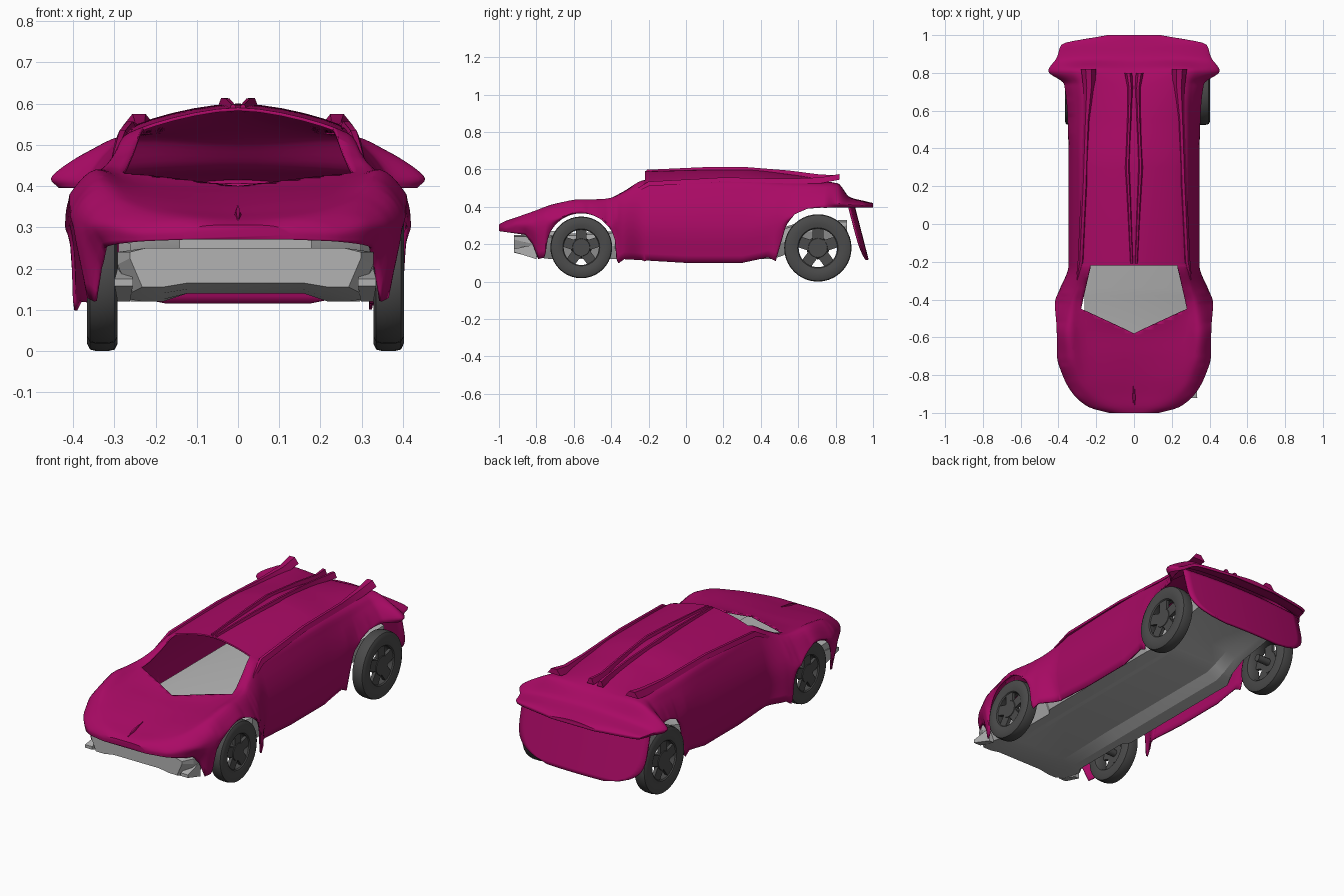
import bpy, bmesh, math
from mathutils import Vector, Matrix

if "Cube" in bpy.data.objects:
    bpy.data.objects.remove(bpy.data.objects["Cube"])


def material(name, rgb):
    m = bpy.data.materials.new(name)
    m.diffuse_color = (*rgb, 1)
    m.use_nodes = True
    m.node_tree.nodes["Principled BSDF"].inputs["Base Color"].default_value = m.diffuse_color
    return m


MAGENTA = material("magenta_paint", (0.40, 0.003, 0.13))
GREY = material("chassis_grey", (0.45, 0.45, 0.45))
DARK = material("wheel_dark_grey", (0.07, 0.07, 0.07))
SHIFT = 0.018  # chassis and wheels sit slightly to the right


def finish(name, bm, mat, angle=35, thick=0):
    if not thick:
        bmesh.ops.recalc_face_normals(bm, faces=bm.faces)
    me = bpy.data.meshes.new(name)
    bm.to_mesh(me)
    bm.free()
    me.materials.append(mat)
    ob = bpy.data.objects.new(name, me)
    bpy.context.collection.objects.link(ob)
    if thick:
        s = ob.modifiers.new("Solidify", 'SOLIDIFY')
        s.thickness, s.offset = thick, -1
    bpy.ops.object.select_all(action='DESELECT')
    ob.select_set(True)
    bpy.context.view_layer.objects.active = ob
    bpy.ops.object.shade_smooth_by_angle(angle=math.radians(angle))
    return ob


def loft(bm, sections, closed=False):
    """Skin a list of point lists and cap both ends."""
    rings = [[bm.verts.new(p) for p in s] for s in sections]
    n = len(rings[0])
    for a, b in zip(rings, rings[1:]):
        for i in range(n if closed else n - 1):
            j = (i + 1) % n
            bm.faces.new((a[i], a[j], b[j], b[i]))
    bm.faces.new(rings[0][::-1])
    bm.faces.new(rings[-1])


def pchip(rows, y):
    """Smooth, overshoot-free interpolation of table rows (first column is y)."""
    k = 0
    while k < len(rows) - 2 and y > rows[k + 1][0]:
        k += 1

    def slope(i, c):
        return (rows[i + 1][c] - rows[i][c]) / (rows[i + 1][0] - rows[i][0])

    def tangent(i, c):
        if i == 0 or i == len(rows) - 1:
            return slope(min(i, len(rows) - 2), c)
        a, b = slope(i - 1, c), slope(i, c)
        return 0 if a * b <= 0 else 2 * a * b / (a + b)

    h = rows[k + 1][0] - rows[k][0]
    t = (y - rows[k][0]) / h
    return [(2*t**3 - 3*t*t + 1) * rows[k][c] + (t**3 - 2*t*t + t) * h * tangent(k, c)
            + (3*t*t - 2*t**3) * rows[k + 1][c] + (t**3 - t*t) * h * tangent(k + 1, c)
            for c in range(1, len(rows[0]))]


# Body stations: y, centre z, shoulder x z, outer x z, widest x z, bottom x
STATIONS = [
    (-1.0, .305, .06, .305, .10, .30, .13, .288, .13),
    (-.97, .318, .12, .322, .19, .312, .235, .29, .235),
    (-.90, .335, .18, .345, .26, .342, .32, .31, .31),
    (-.82, .355, .22, .368, .31, .37, .37, .31, .335),
    (-.70, .38, .24, .392, .34, .415, .405, .34, .39),
    (-.56, .405, .25, .412, .345, .44, .405, .385, .405),
    (-.42, .46, .26, .44, .34, .435, .415, .31, .41),
    (-.34, .52, .25, .48, .32, .45, .385, .31, .39),
    (-.22, .59, .24, .54, .30, .475, .347, .30, .325),
    (.30, .60, .245, .55, .305, .47, .346, .29, .325),
    (.55, .575, .24, .535, .305, .47, .35, .35, .34),
    (.74, .54, .24, .53, .315, .485, .365, .42, .37),
    (.81, .515, .25, .525, .36, .486, .45, .425, .435),
    (.88, .45, .20, .445, .33, .432, .405, .415, .40),
    (.95, .432, .20, .428, .32, .42, .38, .41, .375),
    (1.0, .42, .06, .417, .10, .412, .14, .406, .13)]
# Lower edge of the shell: y, z
HEM = [(-1, .27), (-.86, .25), (-.82, .20), (-.79, .12), (-.755, .13), (-.745, .18),
       (-.375, .15), (-.365, .095), (-.33, .12), (0, .10), (.3, .10), (.44, .13),
       (.48, .11), (.5, .18), (.535, .30), (.58, .36), (.65, .39), (.72, .395),
       (.8, .395), (1, .395)]


def hem(y):
    if -.745 < y < -.375:  # front wheel arch
        return .18 + math.sqrt(max(0, .185**2 - (y + .56)**2))
    for (a, za), (b, zb) in zip(HEM, HEM[1:]):
        if y <= b:
            return za + (zb - za) * (y - a) / (b - a)
    return HEM[-1][1]


def body_section(y):
    zc, xs, zs, xo, zo, xw, zw, xb = pchip(STATIONS, y)
    zb = hem(y)
    p = [Vector(v) for v in ((-xs, zs), (0, zc), (xs, zs), (xo, zo),
                             (xw, max(zw, zb + .01)), (xb, zb))]
    p.append(p[-1] * 2 - p[-2])
    half = []
    for a, b, c, d in zip(p, p[1:], p[2:], p[3:]):
        for s in range(5):
            t = s / 5
            half.append(.5 * (2*b + (c - a)*t + (2*a - 5*b + 4*c - d)*t*t
                              + (3*b - a - 3*c + d)*t**3))
    half.append(p[-2])
    return ([(-q.x, y, q.y) for q in half[:0:-1]] + [(q.x, y, q.y) for q in half])


# Body shell with the windscreen opening cut out
bm = bmesh.new()
loft(bm, [body_section(i / 100) for i in range(-100, 101)])
screen = [(-.23, -.22), (-.28, -.45), (0, -.58), (.28, -.45), (.23, -.22)]
edges = [(Vector((*a, 0)), Vector((*b, 0))) for a, b in zip(screen, screen[1:] + screen[:1])]
edges = [(a, Vector((b.y - a.y, a.x - b.x, 0)).normalized()) for a, b in edges]
for co, no in edges:
    near = [f for f in bm.faces if -.7 < f.calc_center_median().y < -.15]
    geom = near + list({e for f in near for e in f.edges}) + list({v for f in near for v in f.verts})
    bmesh.ops.bisect_plane(bm, geom=geom, plane_co=co, plane_no=no)
inside = [f for f in bm.faces
          if all((f.calc_center_median() - co).dot(no) < 0 for co, no in edges)]
bmesh.ops.delete(bm, geom=inside, context='FACES')
finish("body_shell", bm, MAGENTA, 40, .008)

# Tail panel: bowed sheet with rounded lower corners
bm = bmesh.new()
rows = []
for k in range(17):
    t = k / 16
    w = .39 * (1 - t**6 * .8)**.5
    row = []
    for i in range(21):
        u = i / 10 - 1
        x, z = u * w, .405 - .29 * t
        row.append(bm.verts.new((x, .865 + .075 * t + .025 * (1 - (x / .39)**2), z)))
    rows.append(row)
for a, b in zip(rows, rows[1:]):
    for i in range(20):
        bm.faces.new((a[i + 1], a[i], b[i], b[i + 1]))
finish("tail_panel", bm, MAGENTA, 40, .012)


def ridge(name, pts):
    """Tapered raised strip through (x, y, z, half width, height) points."""
    bm = bmesh.new()
    loft(bm, [[(x - w, y, z - .01), (x - .4*w, y, z + h), (x + .4*w, y, z + h), (x + w, y, z - .01)]
              for x, y, z, w, h in pts], True)
    finish(name, bm, MAGENTA, 30)


# Nose crease
ridge("nose_crease", [(0, -.97, .319, .004, .002), (0, -.92, .331, .012, .008), (0, -.84, .351, .004, .002)])

# Roof rails and central twin fins
for side, s in (("left", -1), ("right", 1)):
    ridge(side + "_roof_rail", [(s * x, y, z, w, h) for x, y, z, w, h in (
        (.30, -.30, .47, .008, .006), (.28, -.2, .52, .018, .015), (.262, .2, .545, .018, .012),
        (.25, .55, .535, .018, .015), (.238, .72, .535, .03, .022), (.24, .82, .555, .04, .02))])
    ridge(side + "_centre_fin", [(s * x, y, z, w, h) for x, y, z, w, h in (
        (.012, -.21, .592, .01, .006), (.025, .1, .60, .012, .012), (.035, .3, .602, .014, .012),
        (.025, .55, .58, .012, .014), (.02, .72, .554, .014, .018), (.03, .80, .55, .02, .02))])

# Chassis tub with the front bumper, shallow channel underneath: y, half width, bottom z, top z
bm = bmesh.new()
loft(bm, [[(SHIFT + x, y, z) for x, z in (
              (-.14, b + c), (.14, b + c), (.2, b), (w - .03, b), (w, b + .07), (w, t - .01),
              (.24, t), (-.24, t), (-w, t - .01), (-w, b + .07), (.03 - w, b), (-.2, b))]
          for y, w, b, t, c in (
              (-.92, .28, .155, .25, .01), (-.86, .31, .14, .25, .01), (-.76, .31, .125, .245, .015),
              (-.72, .28, .12, .25, .02), (-.38, .28, .12, .27, .03), (-.34, .308, .12, .28, .03),
              (.46, .308, .12, .28, .03), (.52, .28, .14, .29, .03), (.62, .28, .19, .32, .02),
              (.86, .28, .23, .33, .01))], True)
finish("chassis", bm, GREY, 20)


def plates(name, specs):
    """Bars running front to back: centre x, then rows of y, half width, bottom, top."""
    bm = bmesh.new()
    for x, rows in specs:
        loft(bm, [[(x - w, y, b), (x + w, y, b), (x + w, y, t), (x - w, y, t)]
                  for y, w, b, t in rows], True)
    finish(name, bm, GREY, 20)


# Raised plate above the bumper and pointed end winglets
plates("bumper_top_plate", [(SHIFT, ((-.88, .16, .24, .27), (-.62, .16, .24, .27)))])
plates("bumper_winglets", [(SHIFT + s * .295, ((-.92, .022, .158, .175), (-.80, .015, .12, .20)))
                           for s in (-1, 1)])


def wheel(name, s, y, z, r):
    """Tyre ring, hub and five spokes; s is the side of the car."""
    bm = bmesh.new()
    prof = [(.032, .60), (.037, .72), (.037, .90), (.030, .98), (.015, 1), (-.015, 1),
            (-.030, .98), (-.037, .90), (-.037, .66), (-.030, .62), (.010, .57), (.026, .57)]
    n = 40
    rings = [[bm.verts.new((px, pr * r * math.cos(2*math.pi*i/n), pr * r * math.sin(2*math.pi*i/n)))
              for px, pr in prof] for i in range(n)]
    for i in range(n):
        a, b = rings[i], rings[(i + 1) % n]
        for k in range(len(prof)):
            m = (k + 1) % len(prof)
            bm.faces.new((a[k], a[m], b[m], b[k]))
    bmesh.ops.create_cone(bm, cap_ends=True, segments=20, radius1=.34 * r, radius2=.28 * r, depth=.025,
                          matrix=Matrix.Translation((.018, 0, 0)) @ Matrix.Rotation(math.pi / 2, 4, 'Y'))
    for i in range(5):
        rot = Matrix.Rotation(2 * math.pi * i / 5, 4, 'X')
        bmesh.ops.create_cube(bm, size=1, matrix=rot @ Matrix.Translation((.018, 0, .42 * r))
                              @ Matrix.Diagonal((.018, .33 * r, .38 * r, 1)))
    # axle stub
    bmesh.ops.create_cone(bm, cap_ends=True, segments=12, radius1=.02, radius2=.02, depth=.08,
                          matrix=Matrix.Translation((-.03, 0, 0)) @ Matrix.Rotation(math.pi / 2, 4, 'Y'))
    bmesh.ops.transform(bm, verts=bm.verts, matrix=Matrix.Translation((SHIFT + s * .347, y, z))
                        @ Matrix.Diagonal((s, 1, 1, 1)))
    finish(name, bm, DARK, 35)


for side, s in (("left", -1), ("right", 1)):
    wheel("front_%s_wheel" % side, s, -.56, .183, .165)
    wheel("rear_%s_wheel" % side, s, .705, .18, .18)
